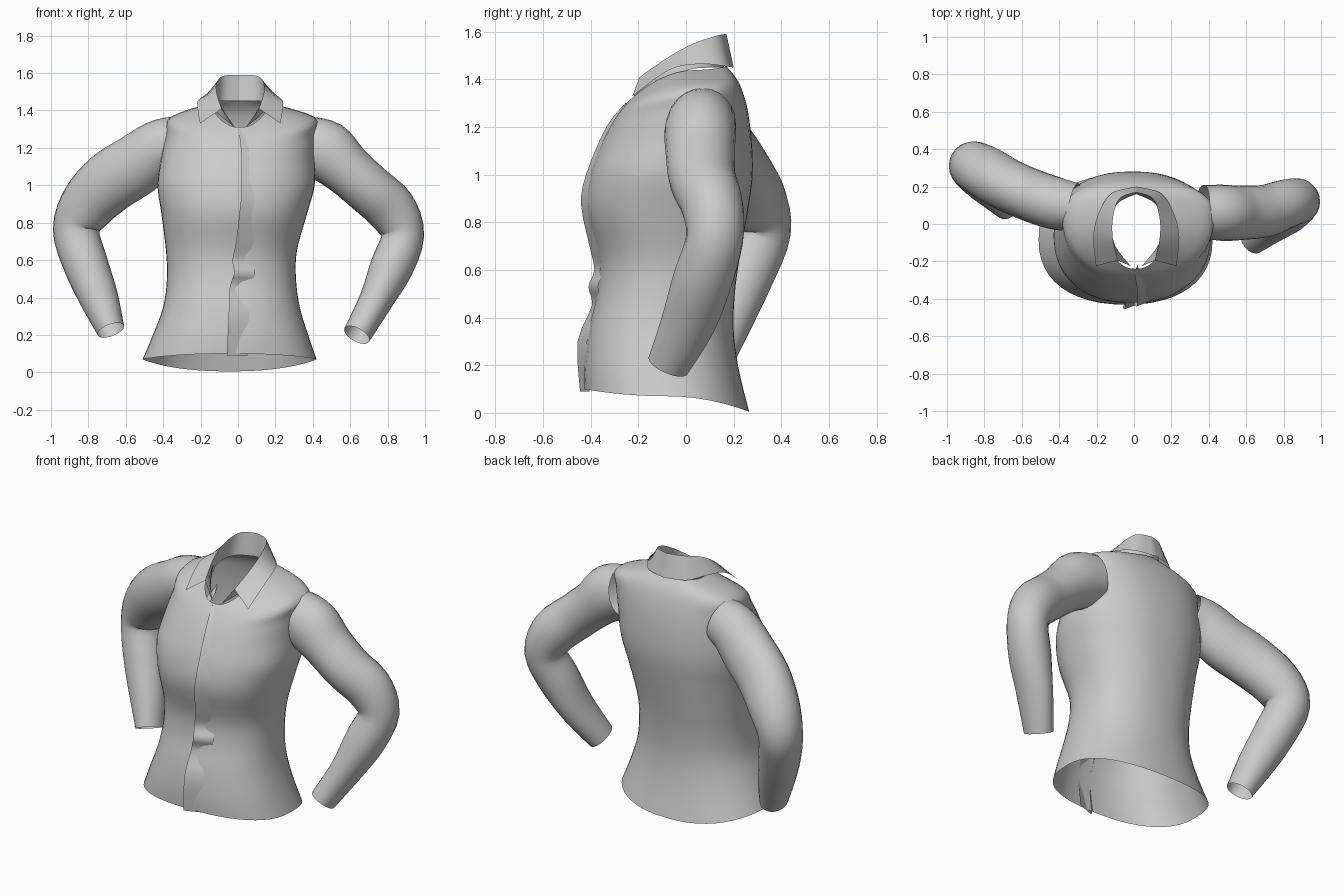
import bpy, math
from mathutils import Vector

cube = bpy.data.objects.get("Cube")
if cube:
    bpy.data.objects.remove(cube)

fabric = bpy.data.materials.new("grey_fabric")
fabric.use_nodes = True
grey = (0.6, 0.6, 0.6, 1)
fabric.diffuse_color = grey
fabric.node_tree.nodes["Principled BSDF"].inputs["Base Color"].default_value = grey


def spline(rows, steps):
    """Smooth curve through rows of numbers, evenly stepped between them."""
    rows = [Vector(r) for r in rows]
    out = []
    for i in range(len(rows) - 1):
        p0, p1 = rows[max(i - 1, 0)], rows[i]
        p2, p3 = rows[i + 1], rows[min(i + 2, len(rows) - 1)]
        for k in range(steps):
            t = k / steps
            m1, m2 = (p2 - p0) / 2, (p3 - p1) / 2
            a = p1 * 2 - p2 * 2 + m1 + m2
            b = p2 * 3 - p1 * 3 - m1 * 2 - m2
            out.append(a * t ** 3 + b * t ** 2 + m1 * t + p1)
    return out + [rows[-1]]


def loft(name, rings, closed=True):
    """Sheet of quads skinned over equal rings of points."""
    n = len(rings[0])
    verts = [tuple(p) for ring in rings for p in ring]
    faces = []
    for r in range(len(rings) - 1):
        for i in range(n if closed else n - 1):
            j = (i + 1) % n
            faces.append((r * n + i, r * n + j, r * n + n + j, r * n + n + i))
    mesh = bpy.data.meshes.new(name)
    mesh.from_pydata(verts, [], faces)
    mesh.materials.append(fabric)
    obj = bpy.data.objects.new(name, mesh)
    bpy.context.collection.objects.link(obj)
    bpy.ops.object.select_all(action='DESELECT')
    obj.select_set(True)
    bpy.context.view_layer.objects.active = obj
    bpy.ops.object.shade_smooth_by_angle(angle=math.radians(50))
    return obj


def power(v, e):
    return math.copysign(abs(v) ** e, v)


# Torso sections: front, side and back height, centre x, half width, front y, back y
TORSO = [
    (.10, .07, .005, -.045, .465, -.43, .265),
    (.2, .2, .19, -.04, .415, -.43, .22),
    (.35, .35, .35, -.035, .365, -.41, .2),
    (.5, .5, .5, -.035, .345, -.375, .205),
    (.65, .65, .65, -.035, .35, -.37, .225),
    (.85, .85, .85, -.02, .39, -.42, .26),
    (1, 1, 1, -.01, .42, -.405, .28),
    (1.12, 1.15, 1.15, 0, .41, -.36, .275),
    (1.21, 1.27, 1.29, .015, .4, -.315, .255),
    (1.27, 1.365, 1.39, .025, .385, -.275, .22),
    (1.31, 1.44, 1.455, .01, .16, -.24, .17),
]


def torso_ring(row, sides=48):
    zf, zs, zb, cx, hw, yf, yb = row
    yc = (yf + yb) / 2 + .08 * min(max((zs - 1) / .35, 0), 1)
    ring = []
    for i in range(sides):
        a = math.tau * i / sides
        s, c = power(math.sin(a), .87), power(math.cos(a), .87)
        y, z = (yb, zb) if c > 0 else (yf, zf)
        ring.append((cx - hw * s, yc + (y - yc) * abs(c), zs + (z - zs) * c * c))
    return ring


loft("torso", [torso_ring(r) for r in spline(TORSO, 4)])

# Sleeve sections: x, y, z, radius across, radius in depth
LEFT = [
    (.36, .07, 1.22, .15, .14), (.47, .06, 1.18, .165, .15),
    (.58, .06, 1.085, .14, .145), (.7, .07, .98, .135, .14),
    (.82, .11, .87, .135, .13), (.88, .12, .73, .115, .12),
    (.82, .07, .56, .115, .125), (.735, .01, .38, .09, .115), (.635, -.075, .2, .075, .09),
]
RIGHT = [
    (-.32, .09, 1.23, .14, .13), (-.42, .11, 1.2, .15, .14),
    (-.54, .15, 1.11, .165, .14), (-.68, .21, 1.02, .165, .14),
    (-.8, .28, .9, .15, .14), (-.865, .31, .76, .125, .13),
    (-.815, .25, .58, .12, .12), (-.745, .18, .4, .105, .105), (-.68, .11, .225, .075, .09),
]


def sleeve(name, rows, sides=24):
    path = spline(rows, 4)
    rings = []
    for i, row in enumerate(path):
        ahead, behind = path[min(i + 1, len(path) - 1)], path[max(i - 1, 0)]
        along = (ahead - behind)
        along = Vector(along[:3]).normalized()
        depth = Vector((0, 1, 0))
        depth = (depth - along * depth.dot(along)).normalized()
        across = along.cross(depth)
        ring = []
        for k in range(sides):
            a = math.tau * k / sides
            ring.append(Vector(row[:3]) + across * row[3] * math.cos(a)
                        + depth * row[4] * math.sin(a))
        rings.append(ring)
    return loft(name, rings)


sleeve("left_sleeve", LEFT)
sleeve("right_sleeve", RIGHT)

# Collar: inner stand, fold line and outer fall, each from back centre to front
STAND = [(0, .16, 1.45), (.1, .11, 1.45), (.14, .01, 1.44), (.125, -.1, 1.39), (.03, -.225, 1.31)]
FOLD = [(0, .17, 1.59), (.09, .135, 1.585), (.125, .03, 1.55), (.125, -.08, 1.49), (.1, -.195, 1.41)]
FALL = [(0, .2, 1.45), (.13, .165, 1.455), (.2, .06, 1.465), (.23, -.07, 1.44), (.215, -.225, 1.33)]


def both_sides(half):
    half = spline(half, 5)
    mirrored = [Vector((-p.x, p.y, p.z)) for p in reversed(half[1:])]
    return [p + Vector((.012, 0, 0)) for p in mirrored + half]


loft("collar_stand", [both_sides(STAND), both_sides(FOLD)], closed=False)
loft("collar_fall", [both_sides(FOLD), both_sides(FALL)], closed=False)

# Front placket: loose wavy edge, blending back into the torso on the left
EDGE = [
    (0, -.255, 1.3), (.015, -.335, 1.2), (.02, -.42, 1), (.01, -.44, .87),
    (-.01, -.405, .7), (-.03, -.385, .6), (-.02, -.41, .53), (-.045, -.395, .45),
    (-.05, -.455, .3), (-.06, -.445, .09),
]
edge = spline(EDGE, 3)
seam = [Vector((p.x + .11, p.y + .04, p.z)) for p in edge]
under = [Vector((p.x + .02, p.y + .035, p.z)) for p in edge]
loft("front_placket", [under, edge, seam], closed=False)
